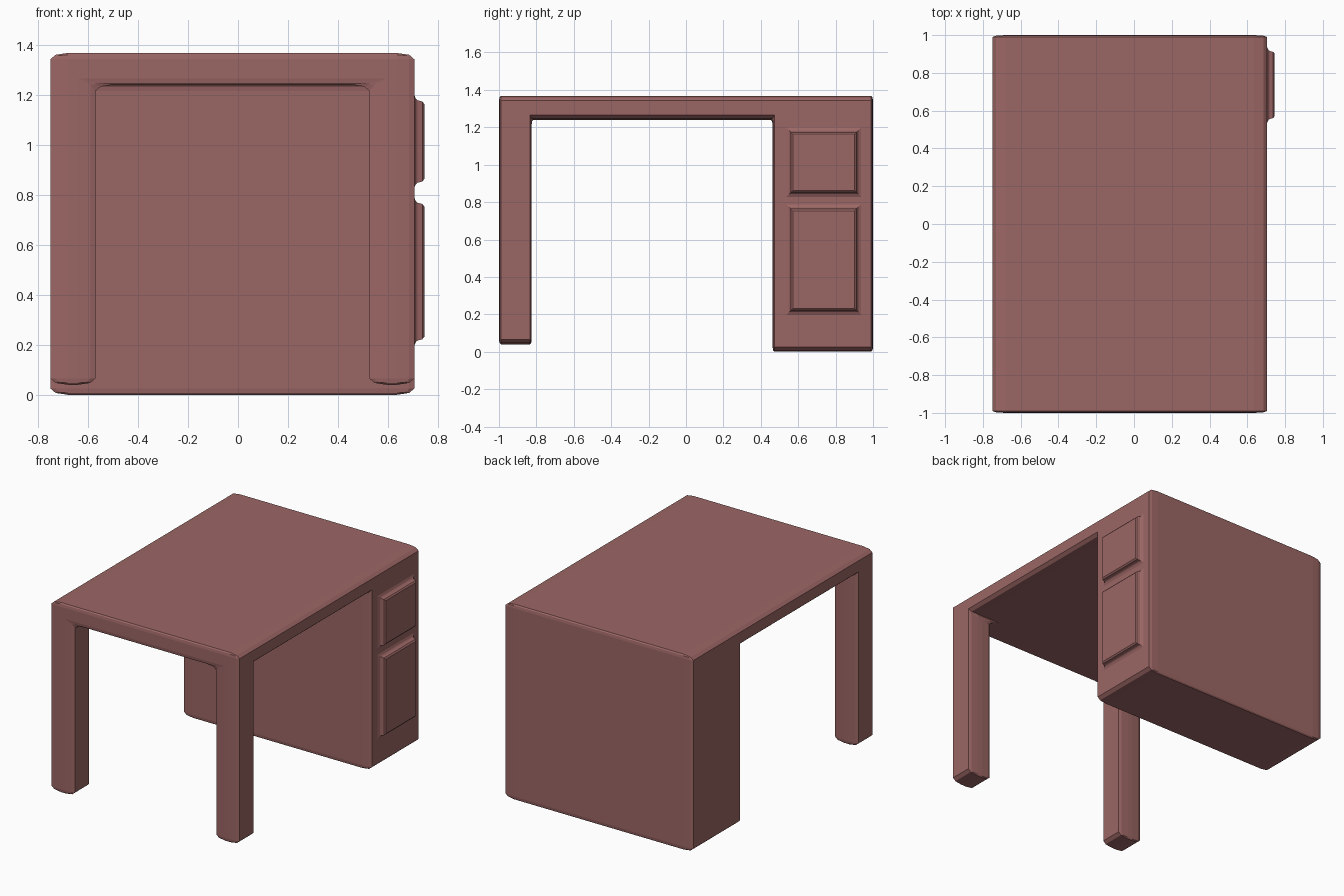
import bpy, bmesh
from mathutils import Vector

if "Cube" in bpy.data.objects:
    bpy.data.objects.remove(bpy.data.objects["Cube"])

mat = bpy.data.materials.new("painted_wood")
mat.diffuse_color = (0.33, 0.135, 0.13, 1)
mat.use_nodes = True
mat.node_tree.nodes["Principled BSDF"].inputs["Base Color"].default_value = mat.diffuse_color


def finish(bm, name):
    bmesh.ops.recalc_face_normals(bm, faces=bm.faces[:])
    mesh = bpy.data.meshes.new(name)
    bm.to_mesh(mesh)
    bm.free()
    mesh.materials.append(mat)
    ob = bpy.data.objects.new(name, mesh)
    bpy.context.collection.objects.link(ob)
    return ob


# desk body: tabletop, two front legs and full-width cabinet as one solid of cells
xs = (-0.75, -0.57, 0.525, 0.705)
ys = (-1.0, -0.825, 0.463, 1.0)
zs = (0.0, 0.04, 1.24, 1.367)
solid = {(i, j, 2) for i in range(3) for j in range(3)}
solid |= {(i, 2, k) for i in range(3) for k in range(2)}
solid |= {(0, 0, 1), (2, 0, 1)}

# bevel is stretched along x, so it is made in a space scaled by its own size
bevel = Vector((0.07, 0.01, 0.025))
bm = bmesh.new()
verts = {}


def vert(i, j, k):
    if (i, j, k) not in verts:
        verts[i, j, k] = bm.verts.new((xs[i] / bevel.x, ys[j] / bevel.y, zs[k] / bevel.z))
    return verts[i, j, k]


for cell in solid:
    for axis in range(3):
        for side in (0, 1):
            beside = list(cell)
            beside[axis] += 2 * side - 1
            if tuple(beside) in solid:
                continue
            quad = []
            for a, b in ((0, 0), (1, 0), (1, 1), (0, 1)):
                c = list(cell)
                c[axis] += side
                c[(axis + 1) % 3] += a
                c[(axis + 2) % 3] += b
                quad.append(vert(*c))
            bm.faces.new(quad)
bmesh.ops.recalc_face_normals(bm, faces=bm.faces[:])
bmesh.ops.dissolve_limit(bm, angle_limit=0.02, verts=bm.verts[:], edges=bm.edges[:])
body = finish(bm, "desk_body")
body.scale = bevel
mod = body.modifiers.new("soft_edges", 'BEVEL')
mod.width = 1.0
mod.segments = 2
mod.limit_method = 'ANGLE'
mod.use_clamp_overlap = False


# drawer fronts: stacked rectangles giving a flared foot and chamfered face
def drawer(name, y0, y1, z0, z1):
    bm = bmesh.new()
    rings = []
    for x, grow in ((0.69, 0.025), (0.705, 0.02), (0.712, 0.005), (0.718, 0.0),
                    (0.737, -0.005), (0.745, -0.015)):
        rings.append([bm.verts.new((x, y, z)) for y, z in (
            (y0 - grow, z0 - grow), (y1 + grow, z0 - grow),
            (y1 + grow, z1 + grow), (y0 - grow, z1 + grow))])
    for a, b in zip(rings, rings[1:]):
        for n in range(4):
            bm.faces.new((a[n], a[(n + 1) % 4], b[(n + 1) % 4], b[n]))
    bm.faces.new(rings[0])
    bm.faces.new(rings[-1])
    finish(bm, name)


drawer("upper_drawer", 0.556, 0.916, 0.848, 1.178)
drawer("lower_drawer", 0.556, 0.916, 0.217, 0.768)
